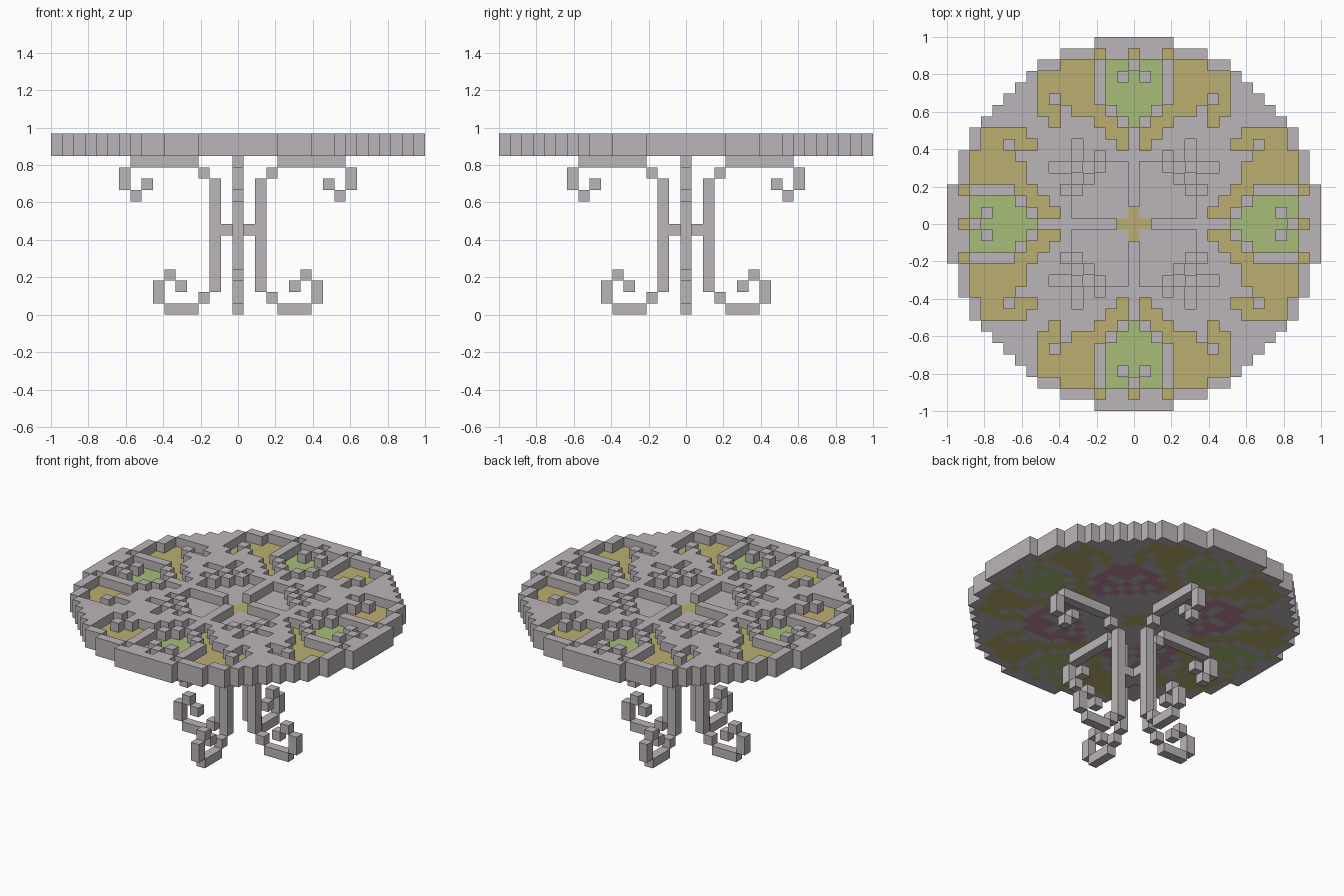
import bpy, bmesh
from mathutils import Vector

cube = bpy.data.objects.get("Cube")
if cube:
    bpy.data.objects.remove(cube, do_unlink=True)

U = 2 / 33  # edge of one block


def material(name, colour):
    m = bpy.data.materials.new(name)
    m.use_nodes = True
    m.diffuse_color = (*colour, 1)
    m.node_tree.nodes["Principled BSDF"].inputs["Base Color"].default_value = (*colour, 1)
    return m


MATS = [material("stone grey", (.50, .46, .48)),
        material("ochre glass", (.50, .43, .16)),
        material("green glass", (.39, .51, .19)),
        material("rose inlay", (.53, .26, .33))]
GREY, OCHRE, GREEN, ROSE = range(4)


def build_blocks(name, cells, mats):
    """Mesh of the outer faces of a block grid {(x, y, z): material index}."""
    bm = bmesh.new()
    for cell, colour in cells.items():
        mid = Vector(cell) + Vector((0, 0, .5))
        for axis in range(3):
            for sign in (-1, 1):
                n = Vector((0, 0, 0))
                n[axis] = sign
                if tuple(int(c + d) for c, d in zip(cell, n)) in cells:
                    continue
                u = Vector((0, 0, 0))
                u[(axis + 1) % 3] = .5
                v = n.cross(u)
                corners = [mid + n / 2 + a * u + b * v
                           for a, b in ((-1, -1), (1, -1), (1, 1), (-1, 1))]
                face = bm.faces.new([bm.verts.new(c * U) for c in corners])
                face.material_index = colour
    bmesh.ops.remove_doubles(bm, verts=bm.verts, dist=U / 100)
    mesh = bpy.data.meshes.new(name)
    bm.to_mesh(mesh)
    bm.free()
    for m in mats:
        mesh.materials.append(m)
    obj = bpy.data.objects.new(name, mesh)
    bpy.context.collection.objects.link(obj)
    return obj


# Table top: one eighth of the pattern, rim row first, centre row last.
# R raised lattice, p raised lattice over rose, y ochre, g green, . grey pane
PATTERN = """
RRRR
yRRyRRR
RggRyyyRR
gRgRyyyyyR
gggRyyyyyRR
gggRyyyRyRRR
ggRyyyRyyRR
gRyyRRRyRR
RyyRppppR
Ryppp.pp
RRp.p.p
R..p.p
R...p
R...
R..
y.
y
""".split()
PANE = {"R": GREY, "p": ROSE, "y": OCHRE, "g": GREEN, ".": GREY}
REACH = len(PATTERN) - 1

top = {}
for x in range(-REACH, REACH + 1):
    for y in range(-REACH, REACH + 1):
        near, far = sorted((abs(x), abs(y)))
        row = PATTERN[REACH - far]
        if near < len(row):
            top[x, y, 14] = PANE[row[near]]
            if row[near] in "Rp":
                top[x, y, 15] = GREY
build_blocks("table_top", top, MATS)

# Leg profile as (first column, last column, first row, last row)
UPRIGHT = [(2, 2, 2, 11)]
FOOT = [(3, 3, 1, 1), (4, 6, 0, 0), (7, 7, 1, 2), (6, 6, 3, 3), (5, 5, 2, 2)]
BRACKET = [(3, 3, 12, 12), (4, 9, 13, 13), (10, 10, 11, 12), (9, 9, 10, 10), (8, 8, 11, 11)]


def run_cells(runs, dx, dy):
    return {(r * dx, r * dy, z): GREY
            for a, b, low, high in runs
            for r in range(a, b + 1) for z in range(low, high + 1)}


# Four scrolled legs, one on each side
for side, dx, dy in (("left", 1, 0), ("right", -1, 0), ("front", 0, -1), ("back", 0, 1)):
    build_blocks(side + "_leg", run_cells(UPRIGHT + FOOT + BRACKET, dx, dy), MATS[:1])

# Cross brace joining the uprights
brace = {}
for dx, dy in ((1, 0), (-1, 0), (0, 1), (0, -1)):
    brace.update(run_cells([(0, 1, 7, 7)], dx, dy))
build_blocks("cross_brace", brace, MATS[:1])
